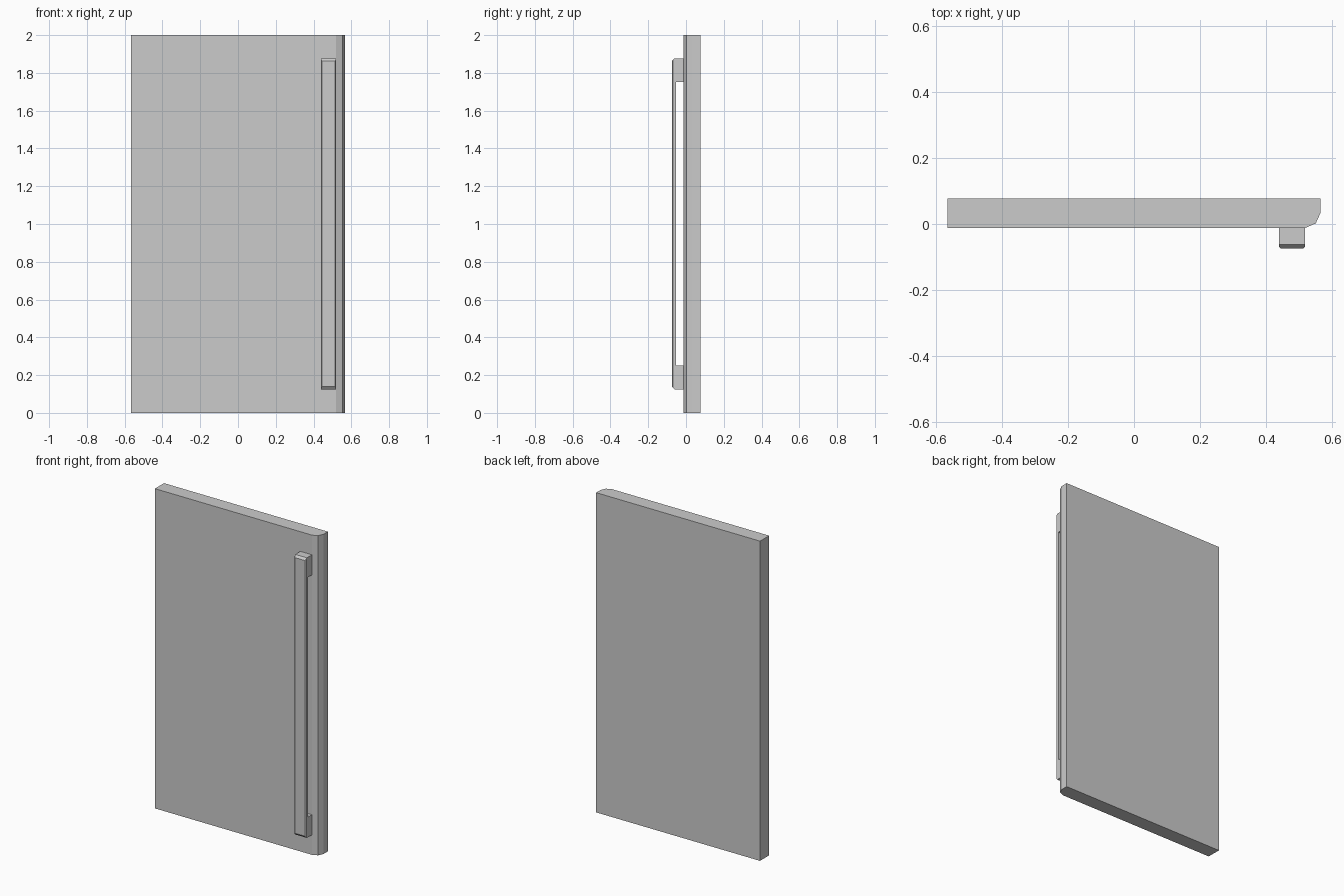
import bpy
import bmesh
from mathutils import Vector

cube = bpy.data.objects.get("Cube")
if cube:
    bpy.data.objects.remove(cube, do_unlink=True)

grey = bpy.data.materials.new("light grey")
grey.use_nodes = True
colour = (0.6, 0.6, 0.6, 1)
grey.diffuse_color = colour
grey.node_tree.nodes["Principled BSDF"].inputs["Base Color"].default_value = colour


def extrude_profile(name, points, depth, edge_rule=None, bevel=0):
    """Extrude a flat outline along depth, optionally bevelling chosen edges."""
    bm = bmesh.new()
    face = bm.faces.new([bm.verts.new(p) for p in points])
    cap = bmesh.ops.extrude_face_region(bm, geom=[face], use_keep_orig=True)
    moved = [v for v in cap["geom"] if isinstance(v, bmesh.types.BMVert)]
    bmesh.ops.translate(bm, verts=moved, vec=Vector(depth))
    bmesh.ops.recalc_face_normals(bm, faces=bm.faces)
    if edge_rule:
        edges = [e for e in bm.edges if edge_rule(e)]
        bmesh.ops.bevel(bm, geom=edges, offset=bevel, segments=1, affect='EDGES')
    mesh = bpy.data.meshes.new(name)
    bm.to_mesh(mesh)
    bm.free()
    mesh.materials.append(grey)
    obj = bpy.data.objects.new(name, mesh)
    bpy.context.collection.objects.link(obj)
    return obj


# Door slab with a faceted, rounded front edge on the handle side
half, front, back = 0.567, -0.012, 0.078
outline = [(-half, front), (0.52, front), (0.552, 0.002),
           (half, 0.035), (half, back), (-half, back)]
extrude_profile("door_panel", [(x, y, 0) for x, y in outline], (0, 0, 2))

# Bracket-shaped pull handle: upper half outline, mirrored about mid height
outer, inner, mid = -0.074, -0.052, 1.001
upper = [(outer, 0.862), (-0.062, 0.876), (front, 0.876),
         (front, 0.75), (inner, 0.75)]
bracket = upper + [(y, -h) for y, h in reversed(upper)]


def front_upright(edge):
    a, b = (v.co for v in edge.verts)
    return abs(a.z - b.z) > 1 and max(a.y, b.y) < outer + 0.001


extrude_profile("door_handle", [(0.44, y, mid + h) for y, h in bracket],
                (0.08, 0, 0), front_upright, 0.006)
